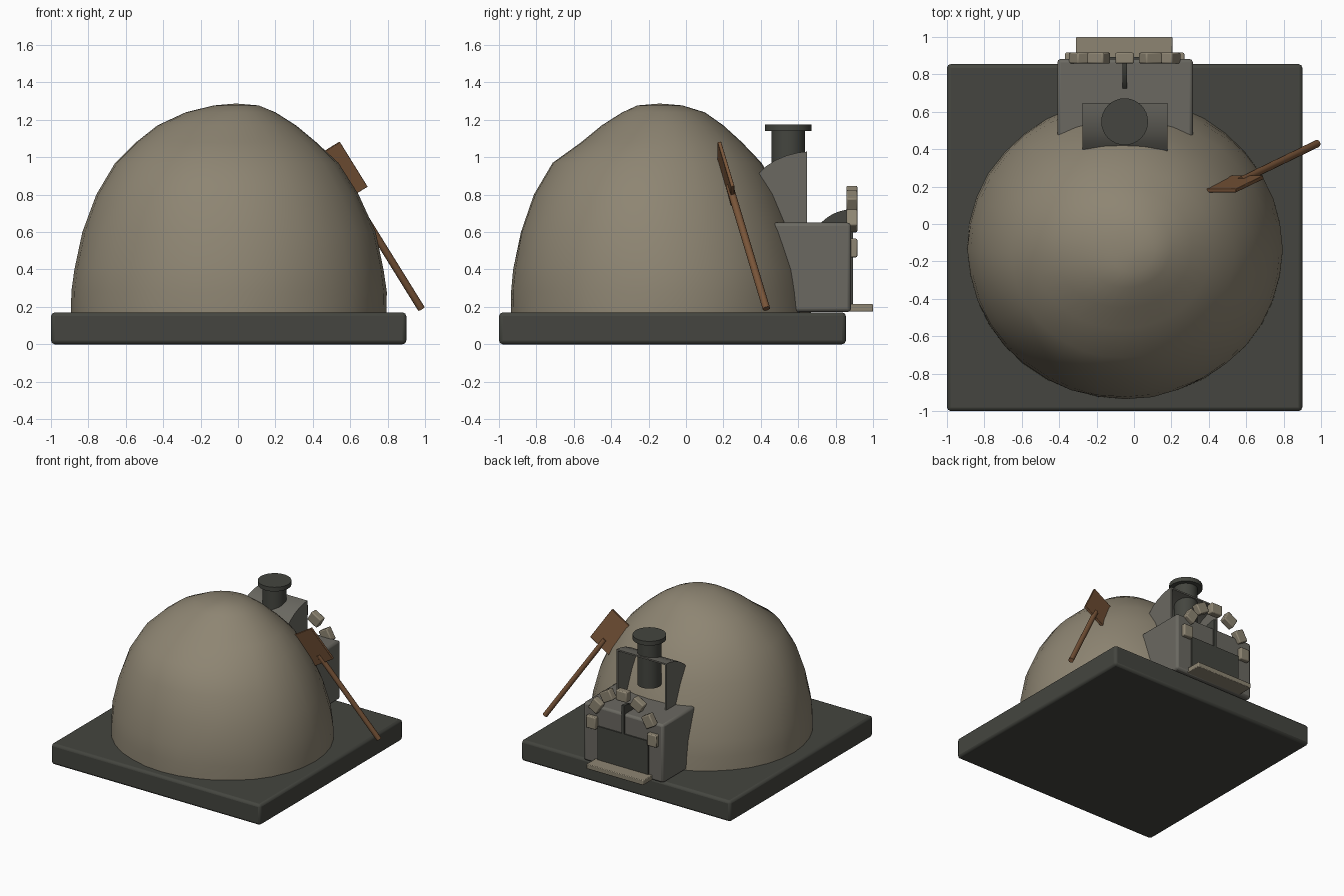
import bpy, bmesh, math, random
from mathutils import Vector, Matrix

if "Cube" in bpy.data.objects:
    bpy.data.objects.remove(bpy.data.objects["Cube"])

random.seed(4)


def mat(name, col):
    m = bpy.data.materials.new(name)
    m.diffuse_color = (*col, 1)
    m.use_nodes = True
    m.node_tree.nodes["Principled BSDF"].inputs["Base Color"].default_value = m.diffuse_color
    return m


CLAY = mat("clay", (0.27, 0.235, 0.17))
STONE = mat("light_stone", (0.27, 0.235, 0.17))
GREY = mat("grey_render", (0.145, 0.14, 0.12))
DARK = mat("dark_iron", (0.058, 0.06, 0.05))
WOOD = mat("wood", (0.19, 0.09, 0.04))


def finish(name, bm, material, bevel=0.0, smooth=True):
    bmesh.ops.recalc_face_normals(bm, faces=bm.faces)
    me = bpy.data.meshes.new(name)
    bm.to_mesh(me)
    bm.free()
    ob = bpy.data.objects.new(name, me)
    bpy.context.collection.objects.link(ob)
    me.materials.append(material)
    if bevel:
        b = ob.modifiers.new("bevel", 'BEVEL')
        b.width, b.segments = bevel, 2
    if smooth:
        bpy.ops.object.select_all(action='DESELECT')
        ob.select_set(True)
        bpy.context.view_layer.objects.active = ob
        bpy.ops.object.shade_smooth_by_angle(angle=math.radians(35))
    return ob


def box(name, lo, hi, material, bevel=0.0):
    lo, hi = Vector(lo), Vector(hi)
    bm = bmesh.new()
    bmesh.ops.create_cube(bm, size=1, matrix=Matrix.Translation((lo + hi) / 2)
                          @ Matrix.Diagonal((*(hi - lo), 1)))
    return finish(name, bm, material, bevel)


def rod(name, p, q, r, material, n=32):
    p, q = Vector(p), Vector(q)
    rot = (q - p).to_track_quat('Z', 'Y').to_matrix().to_4x4()
    bm = bmesh.new()
    bmesh.ops.create_cone(bm, cap_ends=True, segments=n, radius1=r, radius2=r,
                          depth=(q - p).length,
                          matrix=Matrix.Translation((p + q) / 2) @ rot)
    return finish(name, bm, material)


def extrude_x(name, pts, x0, x1, material):
    """Closed (y, z) outline extruded along x."""
    bm = bmesh.new()
    f = bm.faces.new([bm.verts.new((x0, y, z)) for y, z in pts])
    g = bmesh.ops.extrude_face_region(bm, geom=[f])
    bmesh.ops.translate(bm, vec=(x1 - x0, 0, 0),
                        verts=[v for v in g["geom"] if isinstance(v, bmesh.types.BMVert)])
    return finish(name, bm, material)


# Base slab
box("base_slab", (-1, -1, 0), (0.9, 0.855, 0.17), DARK, 0.02)

# Clay dome: rings of z, left x, right x, front y, back y
rings = [(0.165, -0.89, 0.795, -0.935, 0.67), (0.28, -0.888, 0.793, -0.935, 0.66),
         (0.4, -0.875, 0.78, -0.925, 0.64), (0.6, -0.83, 0.735, -0.885, 0.58),
         (0.8, -0.755, 0.645, -0.815, 0.5), (0.97, -0.655, 0.535, -0.715, 0.405),
         (1.08, -0.545, 0.42, -0.56, 0.30), (1.17, -0.43, 0.31, -0.45, 0.2),
         (1.24, -0.28, 0.2, -0.34, 0.1), (1.277, -0.13, 0.11, -0.26, -0.02)]
N = 36
bm = bmesh.new()
loops = []
for z, xl, xr, yf, yb in rings:
    loop = []
    for i in range(N):
        a = math.tau * i / N
        k = 1 + random.uniform(-0.004, 0.004)
        loop.append(bm.verts.new(((xl + xr) / 2 + (xr - xl) / 2 * math.cos(a) * k,
                                  (yf + yb) / 2 + (yb - yf) / 2 * math.sin(a) * k, z)))
    loops.append(loop)
for a, b in zip(loops, loops[1:]):
    for i in range(N):
        bm.faces.new((a[i], a[(i + 1) % N], b[(i + 1) % N], b[i]))
top = bm.verts.new((-0.01, -0.14, 1.287))
for i in range(N):
    bm.faces.new((loops[-1][i], loops[-1][(i + 1) % N], top))
bm.faces.new(loops[0][::-1])
finish("clay_dome", bm, CLAY)

# Entrance block, iron door and the arched fin behind it
CX = -0.05
box("entrance_block", (-0.41, 0.42, 0.172), (0.315, 0.882, 0.65), GREY, 0.018)
box("oven_door", (CX - 0.23, 0.86, 0.19), (CX + 0.23, 0.892, 0.49), DARK)
fin = [(0.892 - 0.235 * math.sin(math.pi * i / 20), 0.487 + 0.235 * math.cos(math.pi * i / 20))
       for i in range(21)]
extrude_x("door_fin", fin, CX - 0.012, CX + 0.012, DARK)

# Hearth shelf
box("hearth_shelf", (-0.31, 0.86, 0.175), (0.205, 1.0, 0.215), STONE, 0.005)

# Arch stones
for i in range(7):
    a = math.pi * i / 6
    bm = bmesh.new()
    bmesh.ops.create_cube(bm, size=1, matrix=Matrix.Translation(
        (CX + 0.277 * math.cos(a), 0.887, 0.515 + 0.29 * math.sin(a)))
        @ Matrix.Rotation(-a, 4, 'Y') @ Matrix.Diagonal((0.085, 0.058, 0.1, 1)))
    finish("arch_stone", bm, STONE, 0.008)

# Chimney hood: curved top, two side walls, open at the back
roof = [(0.38, 0.905), (0.43, 0.953), (0.48, 0.985), (0.54, 1.01), (0.6, 1.025), (0.648, 1.03)]
extrude_x("hood_top", roof + [(y, z - 0.012) for y, z in roof[::-1]], -0.275, 0.178, GREY)
for x in (-0.275, 0.166):
    extrude_x("hood_side", roof + [(0.648, 0.62), (0.38, 0.62)], x, x + 0.012, GREY)

# Chimney pipe and cap
rod("chimney_pipe", (CX, 0.547, 0.77), (CX, 0.547, 1.15), 0.09, DARK)
rod("chimney_cap", (CX, 0.547, 1.14), (CX, 0.547, 1.175), 0.125, DARK)

# Wooden peel leaning on the dome
foot = Vector((0.98, 0.43, 0.19))
d = Vector((-0.62, -0.30, 1)).normalized()
w = Vector((0.85, 0, 0.53))
w = (w - d * w.dot(d)).normalized()
n = d.cross(w)
rod("peel_handle", foot, foot + d * 0.8, 0.02, WOOD, 12)
c = foot + d * 0.875
M = Matrix((w, n, d)).transposed().to_4x4()
bm = bmesh.new()
bmesh.ops.create_cube(bm, size=1, matrix=Matrix.Translation(c) @ M
                      @ Matrix.Diagonal((0.2, 0.02, 0.29, 1)))
finish("peel_blade", bm, WOOD, 0.003)
